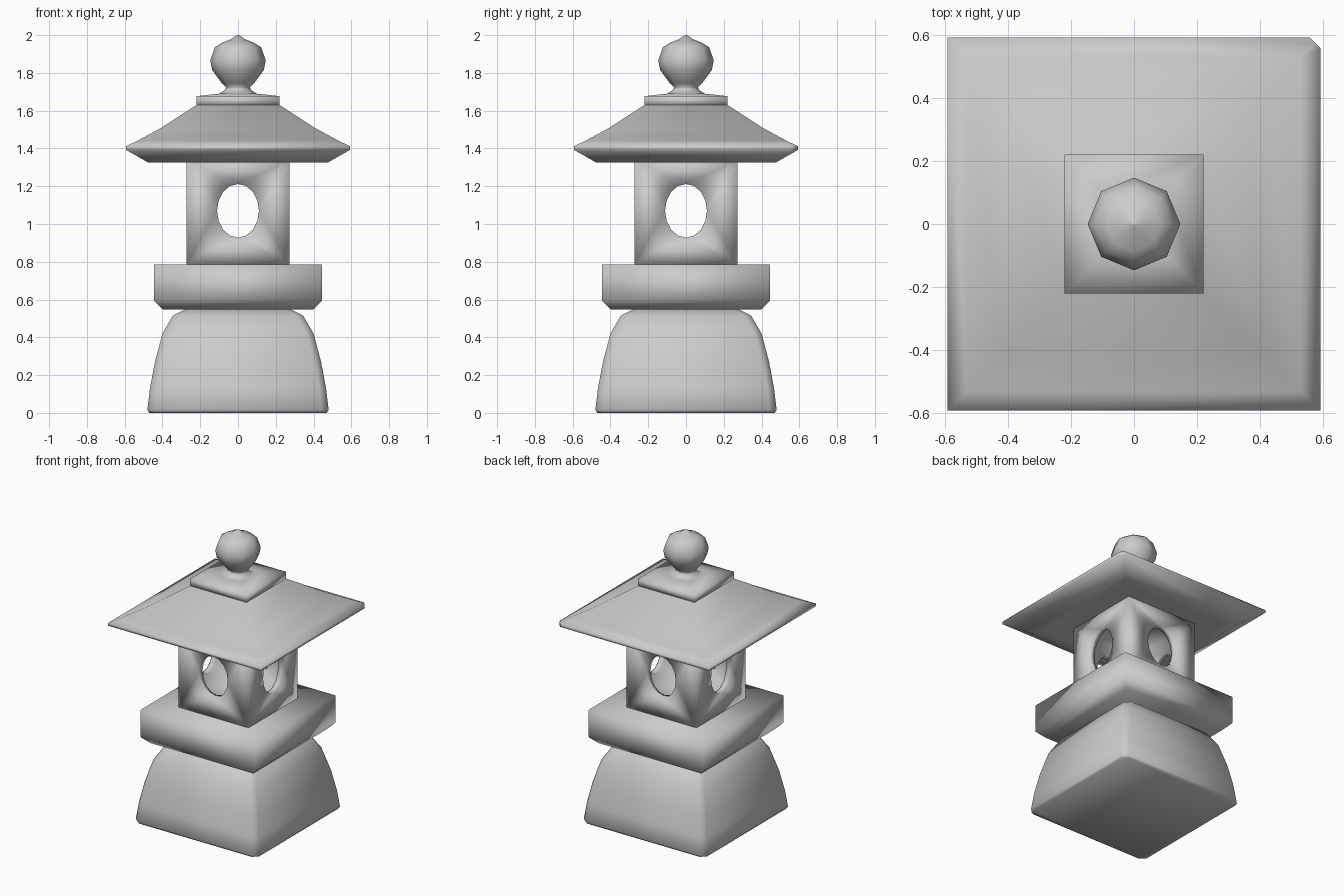
import bpy, bmesh, math
from mathutils import Vector

if "Cube" in bpy.data.objects:
    bpy.data.objects.remove(bpy.data.objects["Cube"])

stone = bpy.data.materials.new("grey_stone")
stone.diffuse_color = (0.6, 0.6, 0.6, 1)
stone.use_nodes = True
stone.node_tree.nodes["Principled BSDF"].inputs["Base Color"].default_value = stone.diffuse_color


def finish(bm, name):
    """Turn a bmesh into a smooth stone object."""
    bmesh.ops.remove_doubles(bm, verts=bm.verts, dist=1e-4)
    bmesh.ops.recalc_face_normals(bm, faces=bm.faces)
    for f in bm.faces:
        f.smooth = True
    mesh = bpy.data.meshes.new(name)
    bm.to_mesh(mesh)
    bm.free()
    mesh.materials.append(stone)
    obj = bpy.data.objects.new(name, mesh)
    bpy.context.collection.objects.link(obj)
    return obj


def square(h, cut=0.0):
    """Square outline, with clipped corners when cut > 0."""
    pts = []
    for sx, sy in ((1, 1), (-1, 1), (-1, -1), (1, -1)):
        if cut == 0:
            pts.append((sx * h, sy * h))
        else:
            a, b = (sx * h, sy * (h - cut)), (sx * (h - cut), sy * h)
            pts += [a, b] if sx * sy > 0 else [b, a]
    return pts


def ring(r, sides):
    return [(r * math.cos(math.tau * i / sides), r * math.sin(math.tau * i / sides))
            for i in range(sides)]


def loft(profile, outline):
    """Stack outlines along a (half width, height) profile and cap both ends."""
    bm = bmesh.new()
    rows = [[bm.verts.new((x, y, z)) for x, y in outline(r)] for r, z in profile]
    for a, b in zip(rows, rows[1:]):
        n = len(a)
        for i in range(n):
            j = (i + 1) % n
            bm.faces.new((a[i], a[j], b[j], b[i]))
    bm.faces.new(rows[0])
    bm.faces.new(rows[-1])
    return bm


# Curved foot with softened corners
foot = [(0.47, 0), (0.48, 0.015), (0.466, 0.13), (0.44, 0.27),
        (0.40, 0.42), (0.345, 0.515), (0.28, 0.548)]
finish(loft(foot, lambda h: square(h, 0.035)), "foot")

# Platform with chamfered underside
finish(loft([(0.40, 0.548), (0.445, 0.595), (0.445, 0.785)], square), "platform")

# Hollow lamp chamber with an oval window on each side
bm = bmesh.new()
N = 16
Z0, Z1, ZC = 0.785, 1.335, 1.07
for side in range(4):
    ang = side * math.pi / 2

    def put(u, z, d):
        v = Vector((u * math.cos(ang) + d * math.sin(ang),
                    u * math.sin(ang) - d * math.cos(ang), z))
        return bm.verts.new(v)

    ovals = []
    for h, lo, hi in ((0.272, Z0, Z1), (0.235, Z0 + 0.03, Z1 - 0.03)):
        corners = [put(h, hi, h), put(-h, hi, h), put(-h, lo, h), put(h, lo, h)]
        oval = [put(0.111 * math.cos(math.tau * i / N),
                    ZC + 0.142 * math.sin(math.tau * i / N), h) for i in range(N)]
        for q in range(4):
            for i in range(q * N // 4, (q + 1) * N // 4):
                bm.faces.new((corners[q], oval[i], oval[(i + 1) % N]))
            bm.faces.new((corners[q], corners[(q + 1) % 4], oval[(q + 1) * N // 4 % N]))
        ovals.append(oval)
    for i in range(N):
        j = (i + 1) % N
        bm.faces.new((ovals[0][i], ovals[0][j], ovals[1][j], ovals[1][i]))
for h, lo, hi in ((0.272, Z0, Z1), (0.235, Z0 + 0.03, Z1 - 0.03)):
    for z in (lo, hi):
        bm.faces.new([bm.verts.new((x, y, z)) for x, y in square(h)])
finish(bm, "lamp_chamber")

# Sweeping roof; one eave corner is chipped
eaves = [(0.27, 1.335), (0.40, 1.33), (0.475, 1.325), (0.592, 1.392), (0.592, 1.412),
         (0.53, 1.442), (0.41, 1.507), (0.22, 1.63)]
bm = loft(eaves, square)
cut = bmesh.ops.bisect_plane(bm, geom=bm.verts[:] + bm.edges[:] + bm.faces[:],
                             plane_co=(0.575, 0.575, 1.4), plane_no=(1, 1, 0),
                             clear_outer=True)
bmesh.ops.holes_fill(bm, edges=[e for e in bm.edges if e.is_boundary])
finish(bm, "roof")

# Cap slab with a slightly raised top
finish(loft([(0.22, 1.625), (0.22, 1.677), (0.10, 1.69)], square), "cap_slab")

# Eight-sided finial bud
bud = [(0.15, 1.68), (0.10, 1.69), (0.068, 1.71), (0.063, 1.725), (0.085, 1.745),
       (0.137, 1.815), (0.147, 1.865), (0.123, 1.935), (0.085, 1.96), (0.04, 1.977), (0.004, 2.0)]
finish(loft(bud, lambda r: ring(r, 8)), "finial")
